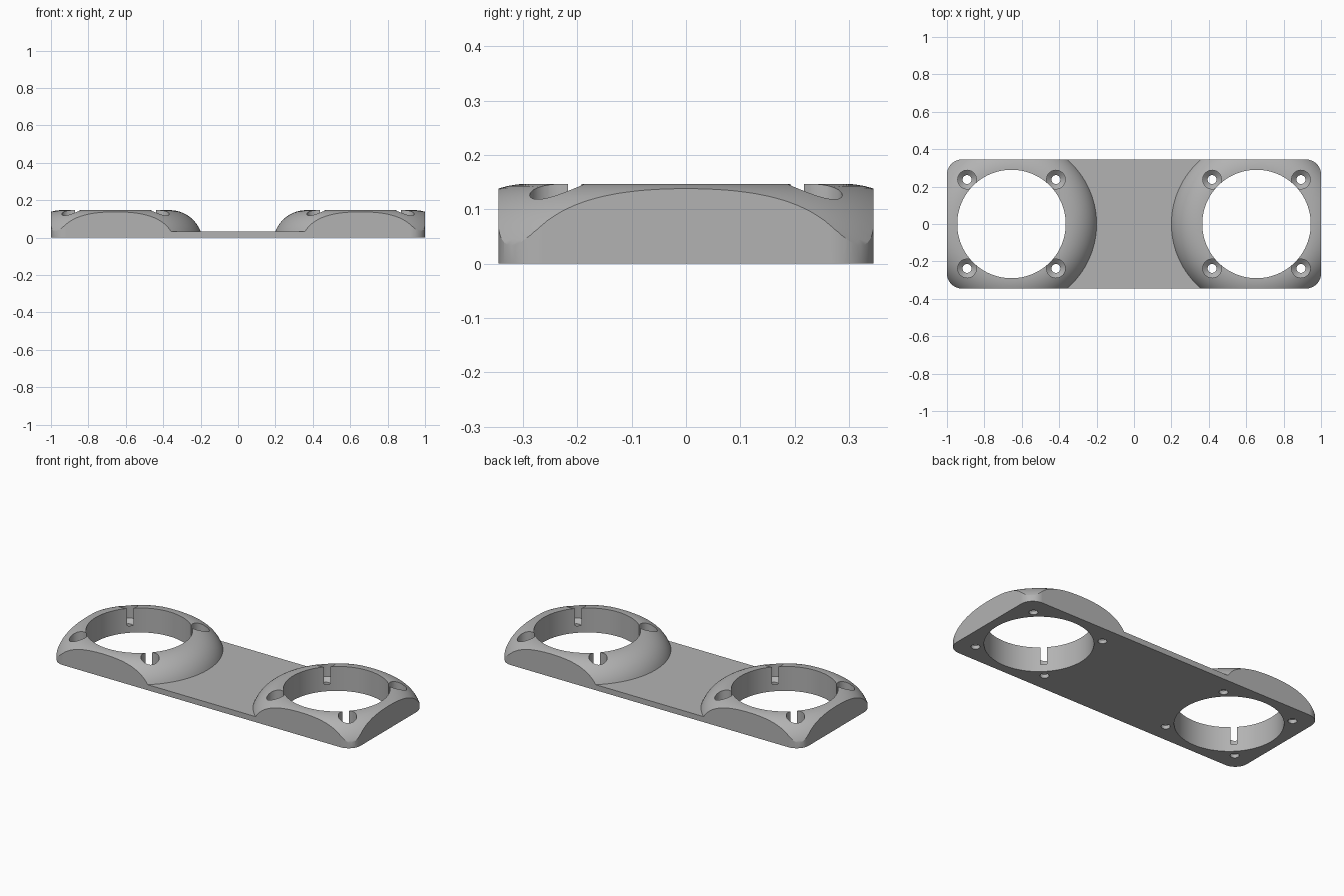
import bpy, bmesh, math

if "Cube" in bpy.data.objects:
    bpy.data.objects.remove(bpy.data.objects["Cube"], do_unlink=True)

HALF_X, HALF_Y, CORNER = 1.0, 0.345, 0.08
PLATE_Z, TOP_Z = 0.033, 0.147
RING_X, BORE_R, DOME_R = 0.655, 0.29, 0.455
SCREW_OFFSET = 0.2375

grey = bpy.data.materials.new("plain grey")
grey.use_nodes = True
colour = (0.45, 0.45, 0.45, 1)
grey.diffuse_color = colour
grey.node_tree.nodes["Principled BSDF"].inputs["Base Color"].default_value = colour


def finish(bm, name):
    bmesh.ops.recalc_face_normals(bm, faces=bm.faces)
    mesh = bpy.data.meshes.new(name)
    bm.to_mesh(mesh)
    bm.free()
    mesh.materials.append(grey)
    obj = bpy.data.objects.new(name, mesh)
    bpy.context.collection.objects.link(obj)
    return obj


def prism(name, outline, z0, z1):
    bm = bmesh.new()
    base = bm.faces.new([bm.verts.new((x, y, z0)) for x, y in outline])
    top = bmesh.ops.extrude_face_region(bm, geom=[base])["geom"]
    verts = [v for v in top if isinstance(v, bmesh.types.BMVert)]
    bmesh.ops.translate(bm, verts=verts, vec=(0, 0, z1 - z0))
    return finish(bm, name)


def lathe(name, profile, x, y, sides):
    """Closed solid of revolution from (radius, height) pairs."""
    bm = bmesh.new()
    rings = []
    for r, z in profile:
        rings.append([bm.verts.new((x + r * math.cos(math.tau * i / sides),
                                    y + r * math.sin(math.tau * i / sides), z))
                      for i in range(sides)])
    for a, b in zip(rings, rings[1:]):
        for i in range(sides):
            j = (i + 1) % sides
            bm.faces.new((a[i], a[j], b[j], b[i]))
    bm.faces.new(rings[0])
    bm.faces.new(rings[-1])
    return finish(bm, name)


def combine(target, tool, operation):
    mod = target.modifiers.new(operation.lower(), "BOOLEAN")
    mod.operation = operation
    mod.solver = "EXACT"
    mod.object = tool
    bpy.context.view_layer.objects.active = target
    bpy.ops.object.modifier_apply(modifier=mod.name)
    bpy.data.objects.remove(tool, do_unlink=True)


# Oversized base slab
body = prism("double_ring_mounting_plate",
             [(-1.2, -0.6), (1.2, -0.6), (1.2, 0.6), (-1.2, 0.6)], -0.05, PLATE_Z)

# Domed rings with a circular shoulder
run, drop = DOME_R - BORE_R, TOP_Z - PLATE_Z
radius = (run ** 2 + drop ** 2) / (2 * drop)
sweep = math.asin(run / radius)
shoulder = [(BORE_R + radius * math.sin(sweep * i / 16),
             TOP_Z - radius * (1 - math.cos(sweep * i / 16))) for i in range(17)]
for side in (-1, 1):
    dome = lathe("dome", shoulder + [(DOME_R, 0.005)], side * RING_X, 0, 128)
    combine(body, dome, "UNION")

# Trim everything to the rounded outline
outline = []
for k, (sx, sy) in enumerate([(1, 1), (-1, 1), (-1, -1), (1, -1)]):
    for i in range(13):
        a = math.pi / 2 * (k + i / 12)
        outline.append((sx * (HALF_X - CORNER) + CORNER * math.cos(a),
                        sy * (HALF_Y - CORNER) + CORNER * math.sin(a)))
combine(body, prism("outline", outline, 0, 0.3), "INTERSECT")

# Large bores and countersunk screw holes
screw = [(0.024, -0.1), (0.024, 0.022), (0.05, 0.045), (0.05, 0.3)]
for side in (-1, 1):
    x = side * RING_X
    bore = lathe("bore", [(BORE_R, -0.1), (BORE_R, 0.3)], x, 0, 128)
    combine(body, bore, "DIFFERENCE")
    for dx in (-SCREW_OFFSET, SCREW_OFFSET):
        for y in (-SCREW_OFFSET, SCREW_OFFSET):
            combine(body, lathe("screw_hole", screw, x + dx, y, 40), "DIFFERENCE")

# Smooth curved walls, crisp edges
bpy.ops.object.select_all(action="DESELECT")
body.select_set(True)
bpy.context.view_layer.objects.active = body
bpy.ops.object.shade_smooth_by_angle(angle=math.radians(25))
weighted = body.modifiers.new("weighted_normals", "WEIGHTED_NORMAL")
weighted.keep_sharp = True
